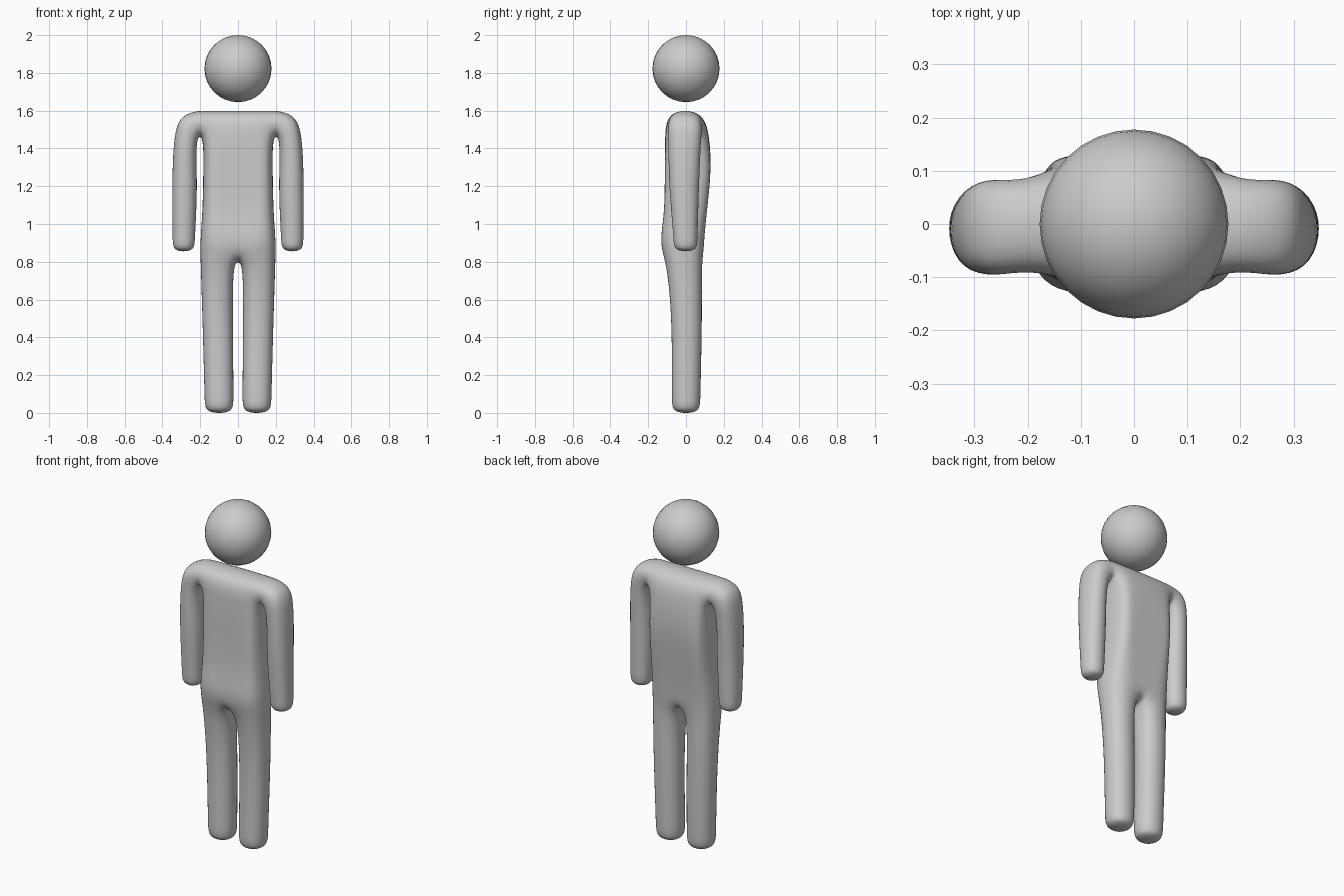
import bpy, bmesh

if "Cube" in bpy.data.objects:
    bpy.data.objects.remove(bpy.data.objects["Cube"])

# Head
bpy.ops.mesh.primitive_uv_sphere_add(segments=32, ring_count=16, radius=0.1775,
                                     location=(0, 0, 1.8225))
head = bpy.context.object
head.name = "head"
bpy.ops.object.shade_smooth()

# Body: half cage, mirrored and subdivided
bm = bmesh.new()


def pair(x, z, yf, yb):
    """Front and back cage points at one x, z."""
    return bm.verts.new((x, yf, z)), bm.verts.new((x, yb, z))


def wall(a, b):
    """Quad running front to back between two pairs."""
    bm.faces.new((a[0], b[0], b[1], a[1]))


def sides(a, b, c, d):
    """Matching front and back quads."""
    for i in (0, 1):
        bm.faces.new((a[i], b[i], c[i], d[i]))


def limb(a, b, sections):
    """Closed tube from pairs a, b through sections (z, x in, x out, y front, y back)."""
    for z, xa, xb, yf, yb in sections:
        a2, b2 = pair(xa, z, yf, yb), pair(xb, z, yf, yb)
        sides(a, b, b2, a2)
        wall(a, a2)
        wall(b, b2)
        a, b = a2, b2
    wall(a, b)


# Torso rows: z, inner x, outer x, y front, y back, depth scale at the outer column
rows = []
for z, xi, xo, yf, yb, s in (
        (1.604, 0.10, 0.185, -0.100, 0.090, 1),
        (1.465, 0.10, 0.185, -0.112, 0.125, 0.85),
        (1.280, 0.10, 0.187, -0.112, 0.135, 1),
        (1.050, 0.08, 0.192, -0.113, 0.108, 1),
        (0.910, 0.05, 0.207, -0.140, 0.095, 1),
        (0.790, 0.02, 0.205, -0.110, 0.090, 1)):
    rows.append((pair(0, z, yf, yb), pair(xi, z, yf, yb), pair(xo, z, yf * s, yb * s)))
for i, (u, v) in enumerate(zip(rows, rows[1:])):
    sides(u[0], u[1], v[1], v[0])
    sides(u[1], u[2], v[2], v[1])
    if i > 0:
        wall(u[2], v[2])
top, pit, low = rows[0], rows[1], rows[-1]
wall(top[0], top[1])
wall(top[1], top[2])
wall(low[0], low[1])

# Leg
limb(low[1], low[2], [(0.50, 0.020, 0.195, -0.080, 0.093),
                      (0.07, 0.017, 0.183, -0.082, 0.082),
                      (-0.006, 0.017, 0.183, -0.082, 0.082)])

# Shoulder
t2 = pair(0.225, 1.604, -0.098, 0.088)
p2 = pair(0.222, 1.465, -0.100, 0.088)
o1 = pair(0.315, 1.570, -0.098, 0.086)
o2 = pair(0.347, 1.450, -0.102, 0.086)
sides(top[2], t2, p2, pit[2])
wall(top[2], t2)
wall(pit[2], p2)
sides(t2, o1, o2, p2)
wall(t2, o1)
wall(o1, o2)

# Arm
limb(p2, o2, [(1.20, 0.207, 0.355, -0.098, 0.075),
              (0.92, 0.224, 0.351, -0.070, 0.066),
              (0.85, 0.224, 0.351, -0.070, 0.066)])

bmesh.ops.recalc_face_normals(bm, faces=bm.faces[:])
for f in bm.faces:
    f.smooth = True
mesh = bpy.data.meshes.new("body")
bm.to_mesh(mesh)
bm.free()
body = bpy.data.objects.new("body", mesh)
bpy.context.collection.objects.link(body)
mirror = body.modifiers.new("mirror", 'MIRROR')
mirror.use_clip = True
sub = body.modifiers.new("smooth", 'SUBSURF')
sub.levels = sub.render_levels = 3
